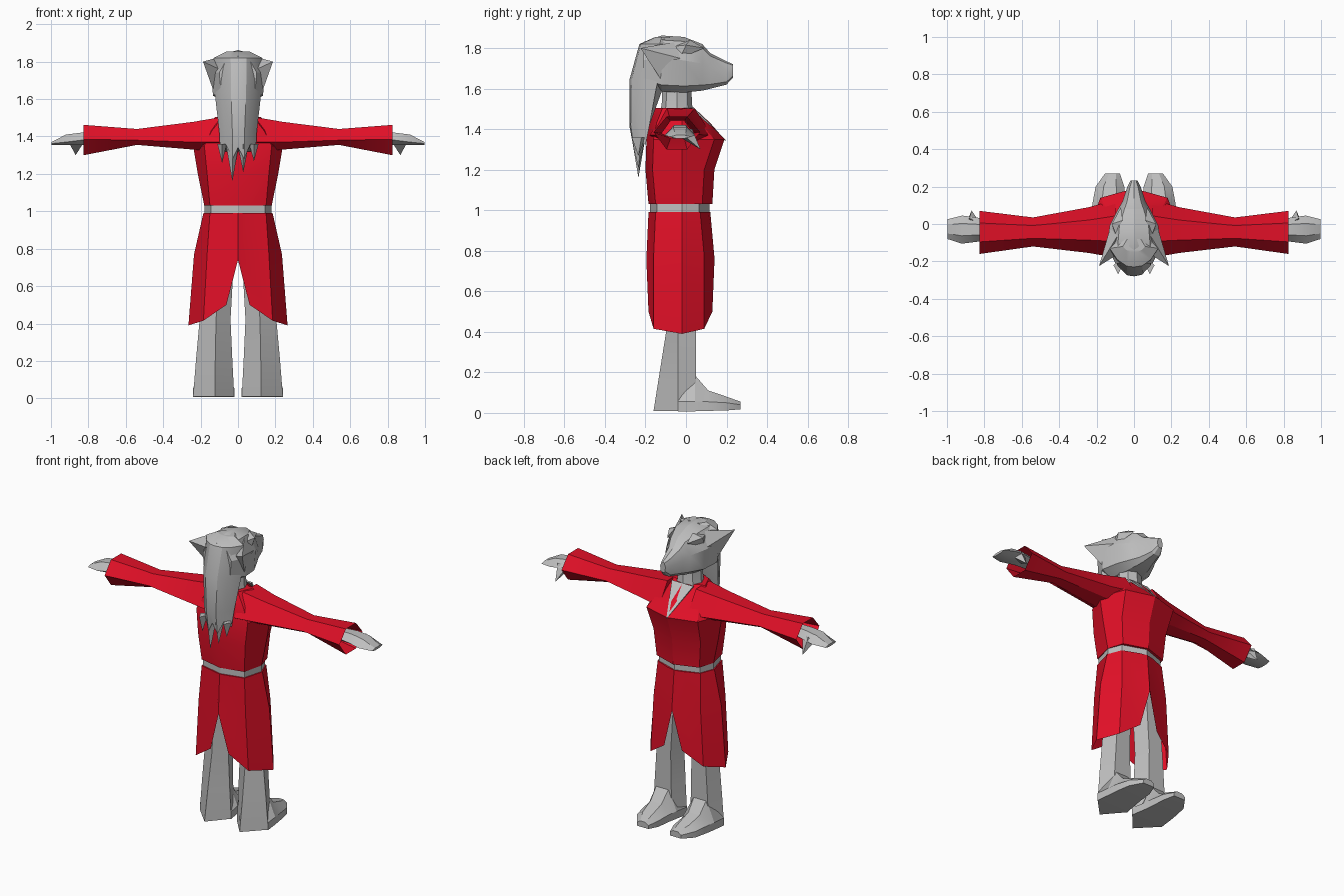
import bpy, bmesh, math

cube = bpy.data.objects.get("Cube")
if cube:
    bpy.data.objects.remove(cube, do_unlink=True)


def material(name, rgb):
    m = bpy.data.materials.new(name)
    m.use_nodes = True
    m.diffuse_color = (*rgb, 1)
    node = next(n for n in m.node_tree.nodes if n.type == 'BSDF_PRINCIPLED')
    node.inputs["Base Color"].default_value = (*rgb, 1)
    node.inputs["Roughness"].default_value = 0.8
    return m


RED = material("robe red", (0.75, 0.005, 0.02))
GREY = material("plain grey", (0.52, 0.52, 0.52))


def finish(name, bm, mat, mirror):
    bmesh.ops.recalc_face_normals(bm, faces=bm.faces)
    mesh = bpy.data.meshes.new(name)
    bm.to_mesh(mesh)
    bm.free()
    ob = bpy.data.objects.new(name, mesh)
    bpy.context.collection.objects.link(ob)
    mesh.materials.append(mat)
    if mirror:
        mod = ob.modifiers.new("Mirror", 'MIRROR')
        mod.use_mirror_merge = False
    bpy.ops.object.select_all(action='DESELECT')
    ob.select_set(True)
    bpy.context.view_layer.objects.active = ob
    bpy.ops.object.shade_smooth_by_angle(angle=math.radians(25))
    return ob


def loft(name, rings, mat, start=True, end=True, mirror=False):
    """Skin a list of equal-length point rings."""
    bm = bmesh.new()
    vs = [[bm.verts.new(p) for p in ring] for ring in rings]
    n = len(vs[0])
    for a, b in zip(vs, vs[1:]):
        for i in range(n):
            j = (i + 1) % n
            bm.faces.new((a[i], a[j], b[j], b[i]))
    if start:
        bm.faces.new(vs[0])
    if end:
        bm.faces.new(vs[-1])
    return finish(name, bm, mat, mirror)


def spike(name, base, tip, mat):
    """Mirrored pyramid from a base polygon to a tip."""
    bm = bmesh.new()
    b = [bm.verts.new(p) for p in base]
    t = bm.verts.new(tip)
    bm.faces.new(b)
    for i in range(len(b)):
        bm.faces.new((b[i], b[(i + 1) % len(b)], t))
    return finish(name, bm, mat, True)


def symmetric(half):
    """Close a half ring whose first and last points lie on x = 0."""
    return half + [(-x, y, z) for x, y, z in half[-2:0:-1]]


def body_ring(z, wide, corner, back, front):
    return symmetric([(0, back, z), (corner, back + .035, z), (wide, -.02, z),
                      (corner, front - .05, z), (0, front, z)])


# Robe top
loft("robe_top", [body_ring(1.03, .18, .15, -.185, .13),
                  body_ring(1.2, .215, .165, -.2, .14),
                  body_ring(1.35, .24, .18, -.195, .19),
                  body_ring(1.43, .19, .14, -.18, .12),
                  body_ring(1.505, .12, .08, -.15, .04)], RED)

# Bare chest shown by the open collar
loft("collar_opening", [[(-.075, .035, 1.51), (.075, .035, 1.51), (0, .198, 1.345)],
                        [(-.075, .028, 1.505), (.075, .028, 1.505), (0, .19, 1.345)]], GREY)

# Belt
loft("belt", [body_ring(z, .178, .145, -.178, .115) for z in (.985, 1.035)], GREY)


# Skirt with a slit at front and back
def skirt_ring(zs, wide, corner, slit, back, front):
    top, cut, side, low = zs
    return symmetric([(0, back, top), (slit, back + .01, cut), (corner, back + .035, side),
                      (wide, -.02, low), (corner, front - .05, side),
                      (slit, front - .01, cut), (0, front, top)])


loft("robe_skirt", [skirt_ring([.99] * 4, .185, .15, .05, -.185, .12),
                    skirt_ring([.77] * 4, .235, .165, .012, -.195, .14),
                    skirt_ring([.74, .5, .415, .39], .265, .185, .062, -.195, .14)],
     RED, end=False)


# Sleeves
def sleeve_ring(x, back, front, top, bottom, mid):
    inset = (front - back) * .28
    return [(x, back, mid), (x, back + inset, top), (x, front - inset, top),
            (x, front, mid), (x, front - inset, bottom), (x, back + inset, bottom)]


loft("sleeve", [sleeve_ring(.1, -.18, .13, 1.502, 1.32, 1.37),
                sleeve_ring(.24, -.155, .09, 1.478, 1.33, 1.37),
                sleeve_ring(.54, -.12, .035, 1.44, 1.355, 1.38),
                sleeve_ring(.825, -.16, .07, 1.462, 1.3, 1.385)],
     RED, end=False, mirror=True)


# Hands and thumbs
loft("hand", [sleeve_ring(.74, -.085, .01, 1.42, 1.36, 1.385),
              sleeve_ring(.84, -.095, .035, 1.42, 1.355, 1.38),
              sleeve_ring(.92, -.105, .045, 1.41, 1.355, 1.37),
              sleeve_ring(.998, -.08, .025, 1.37, 1.355, 1.362)], GREY, mirror=True)
spike("thumb", [(.82, .0, 1.4), (.88, .03, 1.4), (.9, .0, 1.36), (.83, -.03, 1.36)],
      (.868, .072, 1.3), GREY)


# Legs
def leg_ring(z, inner, outer, back):
    w = outer - inner
    return [(inner + w * .47, back, z), (outer, -.04, z), (outer - w * .2, .05, z),
            (inner + w * .2, .05, z), (inner, -.04, z)]


loft("leg", [leg_ring(.95, .01, .16, -.1), leg_ring(.42, .04, .205, -.095),
             leg_ring(.2, .03, .225, -.13), leg_ring(.01, .02, .24, -.16)],
     GREY, mirror=True)


# Feet
def foot_ring(y, inner, outer, top, rim, sole):
    w = outer - inner
    return [(inner, y, sole), (outer, y, sole), (outer, y, rim),
            (outer - w * .28, y, top), (inner + w * .28, y, top), (inner, y, rim)]


loft("foot", [foot_ring(-.04, .02, .24, .1, .055, .008),
              foot_ring(.045, .035, .23, .185, .055, .008),
              foot_ring(.11, .045, .222, .11, .055, .01),
              foot_ring(.2, .052, .205, .08, .05, .012),
              foot_ring(.27, .075, .155, .055, .04, .018)], GREY, mirror=True)

# Neck
loft("neck", [[(r * math.sin(a * math.pi / 4), -.045 + r * math.cos(a * math.pi / 4), z)
               for a in range(8)] for z, r in ((1.46, .09), (1.52, .075), (1.64, .07))], GREY)


# Head, lofted from the back of the skull to the snout
def head_ring(y, wide, bottom, top):
    h = top - bottom
    return symmetric([(0, y, top), (wide * .6, y, top - h * .08), (wide, y, top - h * .42),
                      (wide * .92, y, bottom + h * .12), (wide * .5, y, bottom), (0, y, bottom)])


loft("head", [head_ring(-.21, .1, 1.62, 1.83), head_ring(-.12, .145, 1.585, 1.862),
              head_ring(-.01, .13, 1.58, 1.855), head_ring(.08, .085, 1.59, 1.82),
              head_ring(.12, .062, 1.6, 1.775), head_ring(.2, .035, 1.62, 1.735),
              head_ring(.233, .018, 1.655, 1.72)], GREY)

# Ears and brows
spike("ear", [(.08, -.05, 1.83), (.13, -.03, 1.75), (.13, -.12, 1.64), (.1, -.17, 1.76)],
      (.187, -.225, 1.8), GREY)
spike("brow", [(.07, .09, 1.8), (.11, -.03, 1.75), (.1, -.05, 1.81), (.06, .02, 1.84)],
      (.118, .0, 1.815), GREY)


# Long hair with ragged ends
def hair_ring(z, wide, back, side, inner, ends=None):
    xs = [-1, -.7, -.3, 0, .35, .7, 1]
    zs = ends or [z] * len(xs)
    pts = [(wide * x, back + (side - back) * abs(x) ** 2.5, e) for x, e in zip(xs, zs)]
    return pts + [(wide * .6, inner, z), (-wide * .6, inner, z)]


loft("hair", [hair_ring(1.855, .06, -.15, -.12, -.08),
              hair_ring(1.82, .13, -.23, -.13, -.08),
              hair_ring(1.64, .125, -.28, -.14, -.1),
              hair_ring(1.42, .1, -.28, -.18, -.18),
              hair_ring(1.32, .095, -.258, -.2, -.2,
                        [1.32, 1.36, 1.28, 1.34, 1.28, 1.36, 1.32])], GREY)
for k, (x, z, w) in enumerate([(-.085, 1.26, .025), (-.03, 1.165, .035),
                               (.028, 1.21, .03), (.085, 1.27, .025)]):
    top = [(x - w, -.22, 1.36), (x, -.268, 1.36), (x + w, -.22, 1.36), (x, -.2, 1.36)]
    tip = [(x + (p[0] - x) * .03, -.235 + (p[1] + .235) * .03, z) for p in top]
    loft(f"hair_strand_{k + 1}", [top, tip], GREY)
